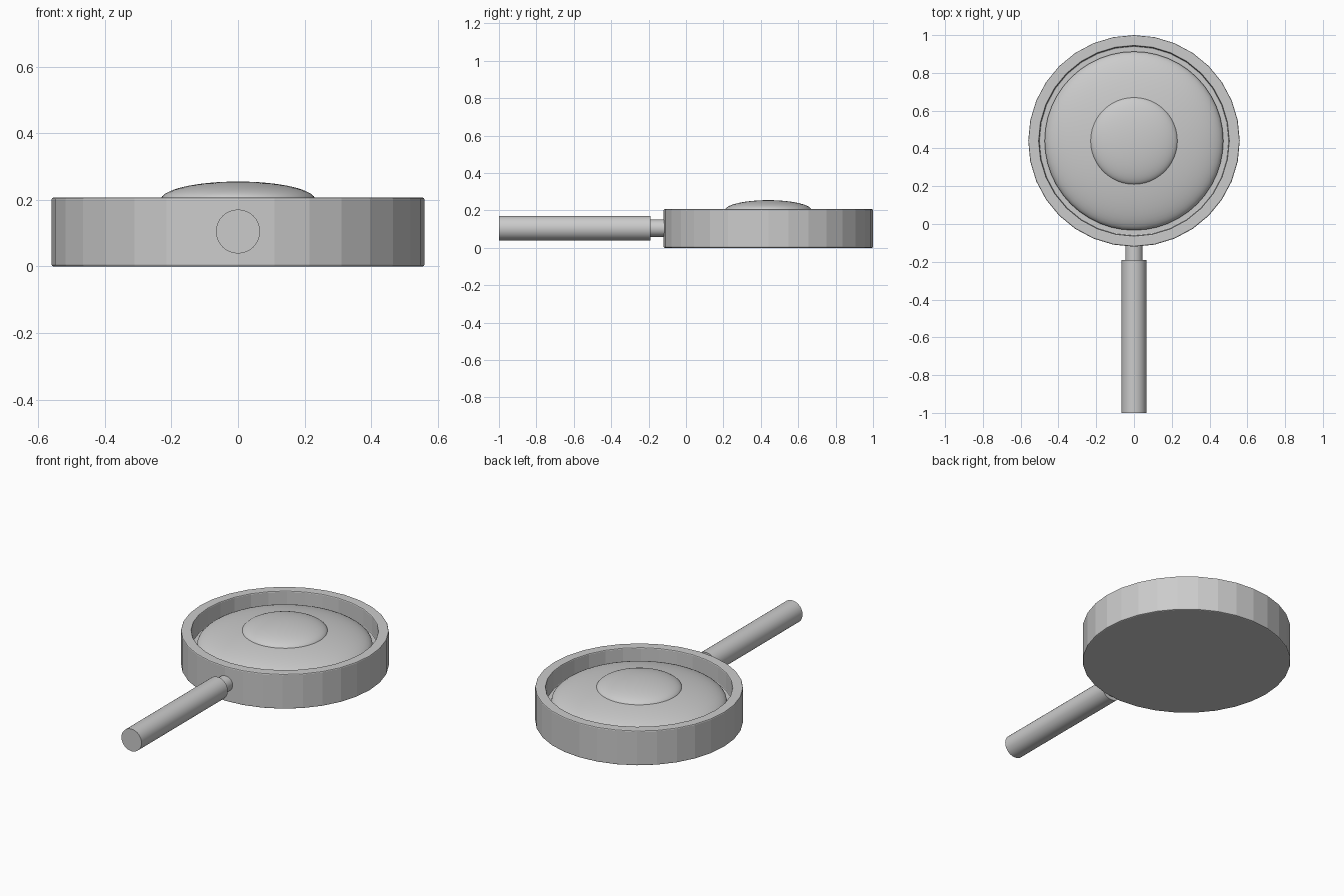
import bpy, bmesh, math
from mathutils import Matrix

cube = bpy.data.objects.get("Cube")
if cube:
    bpy.data.objects.remove(cube, do_unlink=True)

PAN_Y = 0.44      # centre of the pan bowl
HANDLE_Z = 0.105  # height of the handle axis

grey = bpy.data.materials.new("plain_grey")
grey.use_nodes = True
GREY = (0.6, 0.6, 0.6, 1)
grey.diffuse_color = GREY
grey.node_tree.nodes["Principled BSDF"].inputs["Base Color"].default_value = GREY


def finish(name, bm, location):
    bmesh.ops.recalc_face_normals(bm, faces=bm.faces)
    mesh = bpy.data.meshes.new(name)
    bm.to_mesh(mesh)
    bm.free()
    mesh.materials.append(grey)
    obj = bpy.data.objects.new(name, mesh)
    obj.location = location
    bpy.context.collection.objects.link(obj)
    return obj


def smooth(obj):
    bpy.ops.object.select_all(action="DESELECT")
    obj.select_set(True)
    bpy.context.view_layer.objects.active = obj
    bpy.ops.object.shade_smooth_by_angle(angle=math.radians(40))


def lathe(name, profile, sides, location):
    """Turn (radius, height) rings into a closed solid, capped at both ends."""
    bm = bmesh.new()
    rings = []
    for r, z in profile:
        rings.append([bm.verts.new((r * math.cos(a), r * math.sin(a), z))
                      for a in (math.tau * i / sides for i in range(sides))])
    for low, high in zip(rings, rings[1:]):
        for i in range(sides):
            j = (i + 1) % sides
            bm.faces.new((low[i], low[j], high[j], high[i]))
    bm.faces.new(rings[0])
    bm.faces.new(rings[-1])
    return finish(name, bm, location)


def rod(name, radius, y0, y1):
    """Round bar lying along y."""
    bm = bmesh.new()
    bmesh.ops.create_cone(bm, cap_ends=True, segments=32, radius1=radius,
                          radius2=radius, depth=y1 - y0,
                          matrix=Matrix.Rotation(math.pi / 2, 4, "X"))
    smooth(finish(name, bm, (0, (y0 + y1) / 2, HANDLE_Z)))


def flat_ball(name, radius, height, z):
    """Flattened smooth sphere."""
    bm = bmesh.new()
    bmesh.ops.create_uvsphere(bm, u_segments=48, v_segments=32, radius=1)
    bmesh.ops.scale(bm, vec=(radius, radius, height), verts=bm.verts)
    smooth(finish(name, bm, (0, PAN_Y, z)))


# Faceted pan bowl with softened rims
pan = lathe("pan_bowl", [(0.56, 0), (0.56, 0.207), (0.503, 0.207), (0.503, 0.1)],
            32, (0, PAN_Y, 0))
bevel = pan.modifiers.new("soft_rims", "BEVEL")
bevel.width = 0.006
bevel.segments = 2
bevel.limit_method = "ANGLE"
bevel.angle_limit = math.radians(40)

# Egg lying in the pan
flat_ball("egg_white", 0.473, 0.1, 0.12)
flat_ball("egg_yolk", 0.232, 0.055, 0.2)

# Handle with its narrower neck
rod("handle_neck", 0.046, -0.25, -0.08)
rod("handle_grip", 0.066, -1, -0.19)
